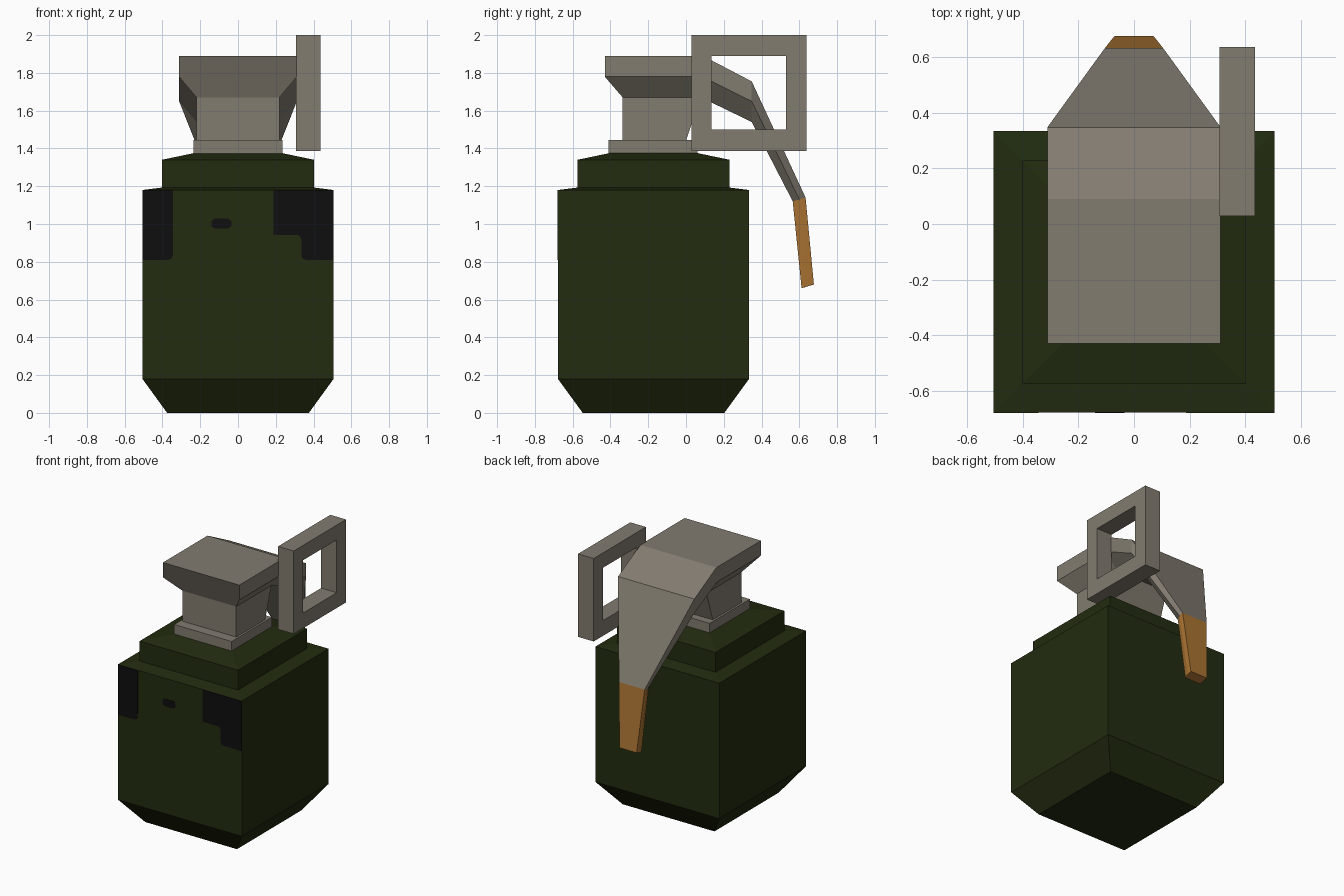
import bpy, bmesh, math
from mathutils import Vector

if "Cube" in bpy.data.objects:
    bpy.data.objects.remove(bpy.data.objects["Cube"])


def material(name, rgb):
    m = bpy.data.materials.new(name)
    m.diffuse_color = (*rgb, 1)
    m.use_nodes = True
    m.node_tree.nodes["Principled BSDF"].inputs["Base Color"].default_value = m.diffuse_color
    return m


GREEN = material("dark olive green", (0.0160, 0.0250, 0.0050))
GREY = material("warm grey metal", (0.225, 0.200, 0.162))
ORANGE = material("orange tip", (0.410, 0.175, 0.033))
BLACK = material("black marking", (0.0045, 0.0045, 0.0050))


def finish(name, bm, *mats):
    bmesh.ops.recalc_face_normals(bm, faces=bm.faces)
    me = bpy.data.meshes.new(name)
    bm.to_mesh(me)
    bm.free()
    for m in mats:
        me.materials.append(m)
    ob = bpy.data.objects.new(name, me)
    bpy.context.collection.objects.link(ob)
    return ob


def loft(bm, sections, caps=True):
    """Join equal-length point loops with quads and close both ends."""
    rings = [[bm.verts.new(p) for p in s] for s in sections]
    n = len(rings[0])
    for a, b in zip(rings, rings[1:]):
        for i in range(n):
            j = (i + 1) % n
            bm.faces.new((a[i], a[j], b[j], b[i]))
    if caps:
        bm.faces.new(rings[0])
        bm.faces.new(rings[-1])


def rect(x, y0, y1, z):
    return [(-x, y0, z), (x, y0, z), (x, y1, z), (-x, y1, z)]


# Square body with chamfered foot and stepped collar
CY = -0.172
bm = bmesh.new()
loft(bm, [rect(h, CY - h, CY + h, z) for h, z in
          ((0.375, 0), (0.506, 0.18), (0.506, 1.18), (0.402, 1.193),
           (0.402, 1.34), (0.235, 1.375))])
finish("body", bm, GREEN)

# Neck base plate
bm = bmesh.new()
loft(bm, [rect(0.235, -0.41, 0.06, z) for z in (1.37, 1.445)])
finish("neck_base", bm, GREY)

# Neck, leaning outward at the back
bm = bmesh.new()
loft(bm, [rect(0.22, -0.335, 0.0, 1.44), rect(0.22, -0.335, 0.08, 1.68)])
finish("neck", bm, GREY)


# Cap and lever: six-sided section swept over the top and down the back
def lever_section(w, wb, top, mid, low):
    half = [(w, *top), (w, *mid), (wb, *low)]
    return half + [(-x, y, z) for x, y, z in reversed(half)]


bm = bmesh.new()
loft(bm, [
    lever_section(0.312, 0.22, (-0.43, 1.89), (-0.43, 1.78), (-0.335, 1.67)),
    lever_section(0.312, 0.22, (0.09, 1.89), (0.085, 1.78), (0.08, 1.67)),
    lever_section(0.312, 0.22, (0.348, 1.755), (0.348, 1.65), (0.348, 1.54)),
    lever_section(0.105, 0.09, (0.633, 1.14), (0.60, 1.13), (0.565, 1.12)),
    lever_section(0.07, 0.065, (0.677, 0.68), (0.644, 0.67), (0.612, 0.66)),
])
for f in bm.faces:
    f.material_index = 1 if f.calc_center_median().z < 1.1 else 0
finish("lever", bm, GREY, ORANGE)


# Square pull ring beside the cap
def ring_loop(x, y0, y1, z0, z1):
    return [(x, y0, z0), (x, y1, z0), (x, y1, z1), (x, y0, z1)]


outer, inner = (0.028, 0.638, 1.387, 2.0), (0.134, 0.53, 1.50, 1.89)
loops = [ring_loop(0.308, *outer), ring_loop(0.436, *outer),
         ring_loop(0.436, *inner), ring_loop(0.308, *inner)]
bm = bmesh.new()
loft(bm, loops + loops[:1], caps=False)
bmesh.ops.remove_doubles(bm, verts=bm.verts, dist=1e-5)
finish("pull_ring", bm, GREY)


# Thin painted markings on the front
def marking(name, pts):
    y = CY - 0.506
    bm = bmesh.new()
    loft(bm, [[(x, y + d, z) for x, z in pts] for d in (-0.003, 0.002)])
    finish(name, bm, BLACK)


marking("left_marking", [(-0.506, 1.18), (-0.506, 0.81), (-0.37, 0.81),
                         (-0.353, 0.817), (-0.345, 0.835), (-0.343, 1.18)])
marking("right_marking", [(0.506, 1.18), (0.187, 1.18), (0.187, 0.943),
                          (0.31, 0.943), (0.327, 0.936), (0.335, 0.918),
                          (0.335, 0.835), (0.342, 0.817), (0.36, 0.81),
                          (0.506, 0.81)])
marking("small_marking", [(-0.088 + sx * a, 1.002 + sz * b)
                          for sx, sz, a, b in
                          ((1, 1, .035, .027), (1, 1, .053, .013),
                           (1, -1, .053, .013), (1, -1, .035, .027),
                           (-1, -1, .035, .027), (-1, -1, .053, .013),
                           (-1, 1, .053, .013), (-1, 1, .035, .027))])
